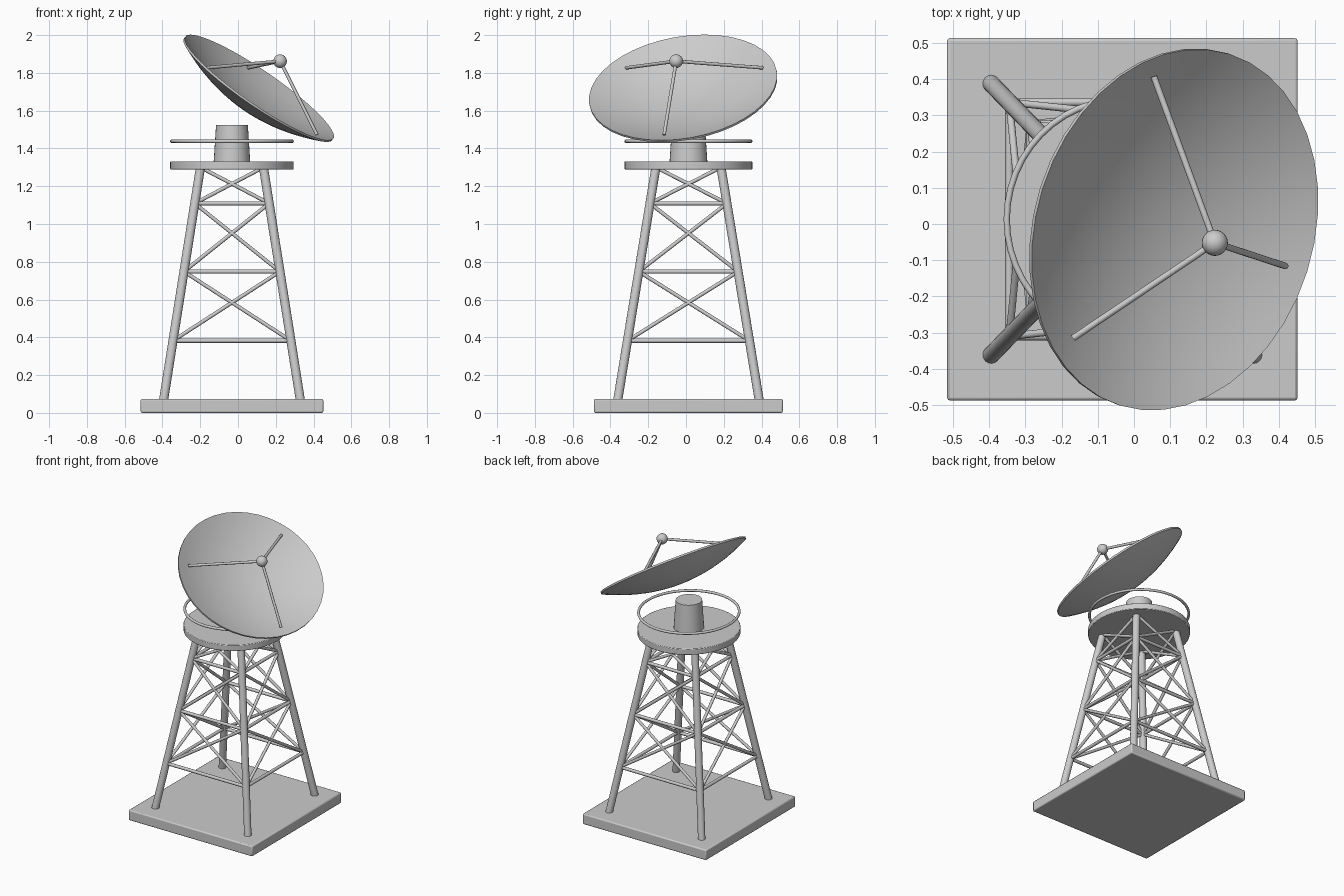
import bpy, bmesh, math
from mathutils import Vector, Matrix

cube = bpy.data.objects.get("Cube")
if cube:
    bpy.data.objects.remove(cube, do_unlink=True)

grey = bpy.data.materials.new("light_grey")
grey.use_nodes = True
grey.diffuse_color = (0.6, 0.6, 0.6, 1)
grey.node_tree.nodes["Principled BSDF"].inputs["Base Color"].default_value = (0.6, 0.6, 0.6, 1)

CX, CY = -0.032, 0.013      # tower axis
SX = 0.967                  # tower is slightly narrower across x


def finish(name, bm, bevel=0):
    bmesh.ops.recalc_face_normals(bm, faces=bm.faces)
    mesh = bpy.data.meshes.new(name)
    bm.to_mesh(mesh)
    bm.free()
    mesh.materials.append(grey)
    obj = bpy.data.objects.new(name, mesh)
    bpy.context.collection.objects.link(obj)
    if bevel:
        mod = obj.modifiers.new("soft_edges", 'BEVEL')
        mod.width, mod.segments = bevel, 2
    bpy.ops.object.select_all(action='DESELECT')
    obj.select_set(True)
    bpy.context.view_layer.objects.active = obj
    bpy.ops.object.shade_smooth_by_angle(angle=math.radians(35))
    return obj


def rod(bm, a, b, radius, sides=12):
    a, b = Vector(a), Vector(b)
    turn = (b - a).to_track_quat('Z', 'Y').to_matrix().to_4x4()
    bmesh.ops.create_cone(bm, cap_ends=True, segments=sides, radius1=radius, radius2=radius,
                          depth=(b - a).length, matrix=Matrix.Translation((a + b) / 2) @ turn)


def drum(name, r1, r2, z1, z2, sides, bevel=0):
    bm = bmesh.new()
    place = Matrix.Translation((CX, CY, (z1 + z2) / 2)) @ Matrix.Diagonal((SX, 1, 1, 1))
    bmesh.ops.create_cone(bm, cap_ends=True, segments=sides, radius1=r1, radius2=r2,
                          depth=z2 - z1, matrix=place)
    return finish(name, bm, bevel)


# Foundation slab
bm = bmesh.new()
bmesh.ops.create_cube(bm, size=1, matrix=Matrix.Translation((CX, CY, 0.037))
                      @ Matrix.Diagonal((SX, 1, 0.074, 1)))
finish("base_slab", bm, 0.008)

# Tapered lattice tower
CORNERS = [(-1, -1), (1, -1), (1, 1), (-1, 1)]
LEVELS = [0.382, 0.748, 1.109, 1.3]


def leg_point(corner, z):
    half = 0.374 - 0.2 * (z - 0.07) / 1.22
    return Vector((CX + corner[0] * half * SX, CY + corner[1] * half, z))


bm = bmesh.new()
for c in CORNERS:
    rod(bm, leg_point(c, 0.06), leg_point(c, 1.31), 0.024, 16)
finish("tower_legs", bm)

beams, braces = bmesh.new(), bmesh.new()
for i, c in enumerate(CORNERS):
    d = CORNERS[(i + 1) % 4]
    for low, high in zip(LEVELS, LEVELS[1:]):
        rod(beams, leg_point(c, low), leg_point(d, low), 0.011)
        rod(braces, leg_point(c, low), leg_point(d, high), 0.01)
        rod(braces, leg_point(d, low), leg_point(c, high), 0.01)
finish("tower_beams", beams)
finish("tower_braces", braces)

# Platform, pedestal and guard ring
drum("platform", 0.338, 0.338, 1.289, 1.332, 48, 0.004)
drum("pedestal", 0.1, 0.087, 1.33, 1.525, 32)

bpy.ops.mesh.primitive_torus_add(major_radius=0.33, minor_radius=0.009, major_segments=48,
                                 minor_segments=10, location=(CX, CY, 1.438))
ring = bpy.context.object
ring.name = "guard_ring"
ring.scale.x = SX
ring.data.materials.append(grey)
bpy.ops.object.shade_smooth_by_angle(angle=math.radians(60))

# Tilted dish: a lathed parabolic shell
n = Vector((0.563, -0.176, 0.807)).normalized()
u = Vector((0, 0, 1)).cross(n).normalized()
v = n.cross(u)
centre = Vector((0.113, -0.016, 1.723))
WIDE, TALL, DEPTH, THICK = 0.508, 0.474, 0.12, 0.012
STEPS, SIDES = 10, 40


def dish_point(r, angle, h):
    return centre + u * WIDE * r * math.cos(angle) + v * TALL * r * math.sin(angle) + n * h


bm = bmesh.new()
profile = [(i / STEPS, DEPTH * ((i / STEPS) ** 2 - 1)) for i in range(1, STEPS + 1)]
profile += [(r, h - THICK) for r, h in reversed(profile)]
rings = [[bm.verts.new(dish_point(r, math.tau * k / SIDES, h)) for k in range(SIDES)]
         for r, h in profile]
for a, b in zip(rings, rings[1:]):
    for k in range(SIDES):
        m = (k + 1) % SIDES
        bm.faces.new((a[k], a[m], b[m], b[k]))
for loop, h in ((rings[0], -DEPTH), (rings[-1], -DEPTH - THICK)):
    tip = bm.verts.new(centre + n * h)
    for k in range(SIDES):
        bm.faces.new((loop[k], loop[(k + 1) % SIDES], tip))
finish("dish", bm)

# Feed ball on three struts
feed = Vector((0.223, -0.052, 1.862))
bm = bmesh.new()
bmesh.ops.create_uvsphere(bm, u_segments=24, v_segments=12, radius=0.036,
                          matrix=Matrix.Translation(feed))
finish("feed_ball", bm)
bm = bmesh.new()
for end in ((0.055, 0.406, 1.827), (-0.168, -0.315, 1.827), (0.418, -0.116, 1.472)):
    rod(bm, feed, end, 0.009)
finish("feed_struts", bm)
